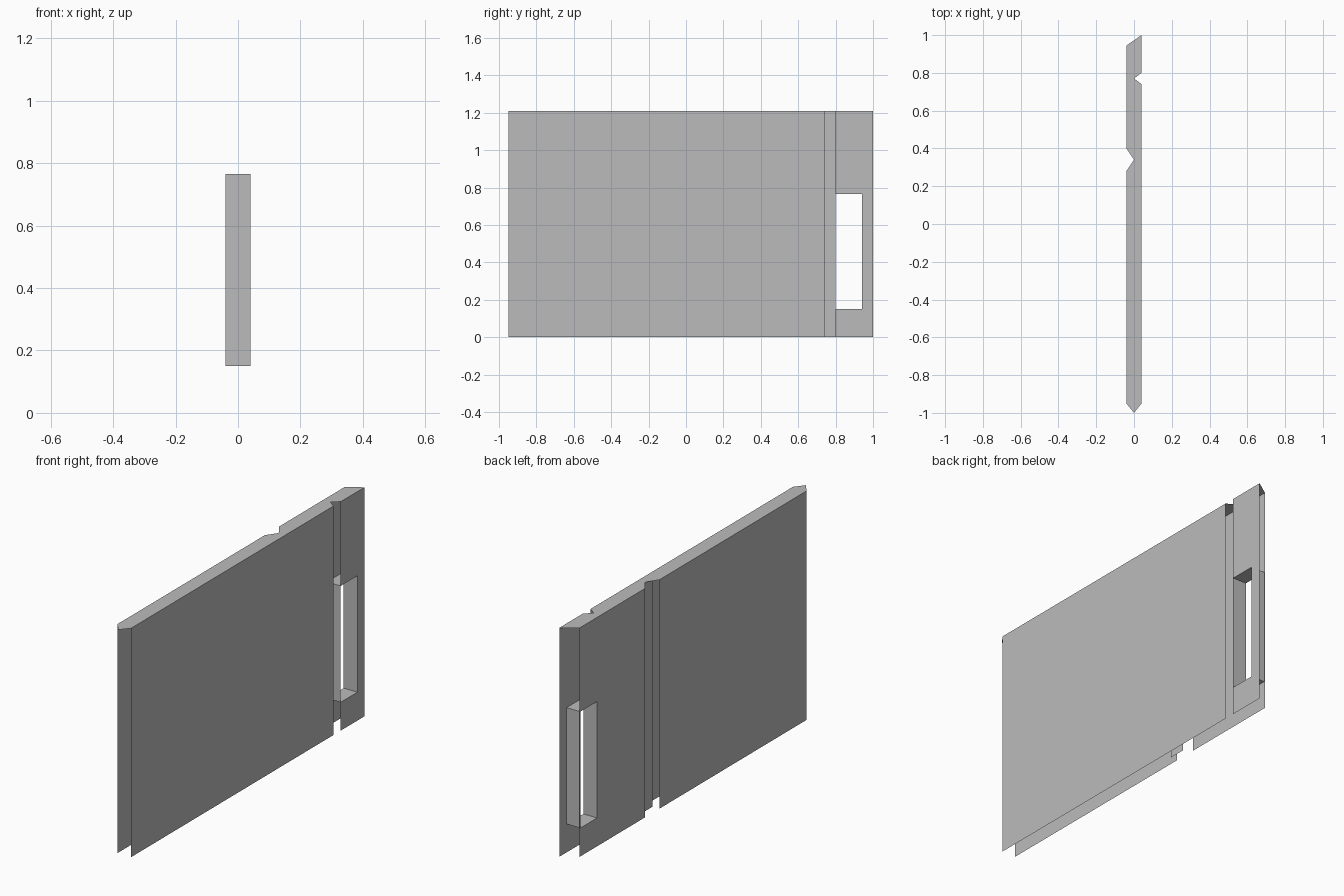
import bpy, bmesh

cube = bpy.data.objects.get("Cube")
if cube:
    bpy.data.objects.remove(cube, do_unlink=True)

# Main dimensions
HALF, HEIGHT = 0.04, 1.21
SLOT_Y = (0.80, 0.94)
SLOT_Z = (0.15, 0.765)

grey = bpy.data.materials.new("panel_grey")
grey.use_nodes = True
colour = (0.5, 0.5, 0.5, 1)
grey.diffuse_color = colour
grey.node_tree.nodes["Principled BSDF"].inputs["Base Color"].default_value = colour


def make_object(name, polygons):
    """Build one flat-shaded object from a list of polygons."""
    bm = bmesh.new()
    for points in polygons:
        bm.faces.new([bm.verts.new(p) for p in points])
    bmesh.ops.remove_doubles(bm, verts=bm.verts, dist=1e-5)
    mesh = bpy.data.meshes.new(name)
    bm.to_mesh(mesh)
    bm.free()
    mesh.materials.append(grey)
    obj = bpy.data.objects.new(name, mesh)
    bpy.context.collection.objects.link(obj)
    return obj


def rect(x, y0, y1, z0, z1):
    """Upright rectangle facing outwards along x."""
    points = [(x, y0, z0), (x, y1, z0), (x, y1, z1), (x, y0, z1)]
    return points if x >= 0 else points[::-1]


def skin(name, x, y0, y1):
    make_object(name, [rect(x, y0, y1, 0, HEIGHT)])


def slotted_skin(name, x, y0, y1):
    """Upright sheet with the handle slot left open."""
    ys = sorted({y0, *SLOT_Y, y1})
    zs = [0, *SLOT_Z, HEIGHT]
    cells = []
    for a, b in zip(ys, ys[1:]):
        for c, d in zip(zs, zs[1:]):
            if (a, b) != SLOT_Y or (c, d) != SLOT_Z:
                cells.append(rect(x, a, b, c, d))
    make_object(name, cells)


# Left face: long sheet, open groove, slotted end sheet
skin("left_main_sheet", HALF, -0.95, 0.74)
slotted_skin("left_handle_sheet", HALF, 0.80, 1.0)

# Right face: long sheet, open groove, slotted end sheet
skin("right_main_sheet", -HALF, -0.95, 0.28)
slotted_skin("right_handle_sheet", -HALF, 0.40, 0.945)

# Narrow strip set inside the right groove
make_object("groove_strip", [rect(0, 0.28, 0.37, 0, HEIGHT)[::-1]])

# Top cap with pointed front, two notches and slanted back
outline = [(0, -1), (HALF, -0.95), (HALF, 0.74), (0, 0.77), (HALF, 0.80),
           (HALF, 1), (-HALF, 0.945), (-HALF, 0.40), (0, 0.34),
           (-HALF, 0.28), (-HALF, -0.95)]
make_object("top_cap", [[(x, y, HEIGHT) for x, y in outline]])

# Handle slot lining, facing into the opening
ring = [(y, z) for y, z in ((SLOT_Y[0], SLOT_Z[0]), (SLOT_Y[1], SLOT_Z[0]),
                            (SLOT_Y[1], SLOT_Z[1]), (SLOT_Y[0], SLOT_Z[1]))]
lining = []
for (ya, za), (yb, zb) in zip(ring, ring[1:] + ring[:1]):
    lining.append([(HALF, ya, za), (HALF, yb, zb), (-HALF, yb, zb), (-HALF, ya, za)])
make_object("handle_slot_lining", [p[::-1] for p in lining])
